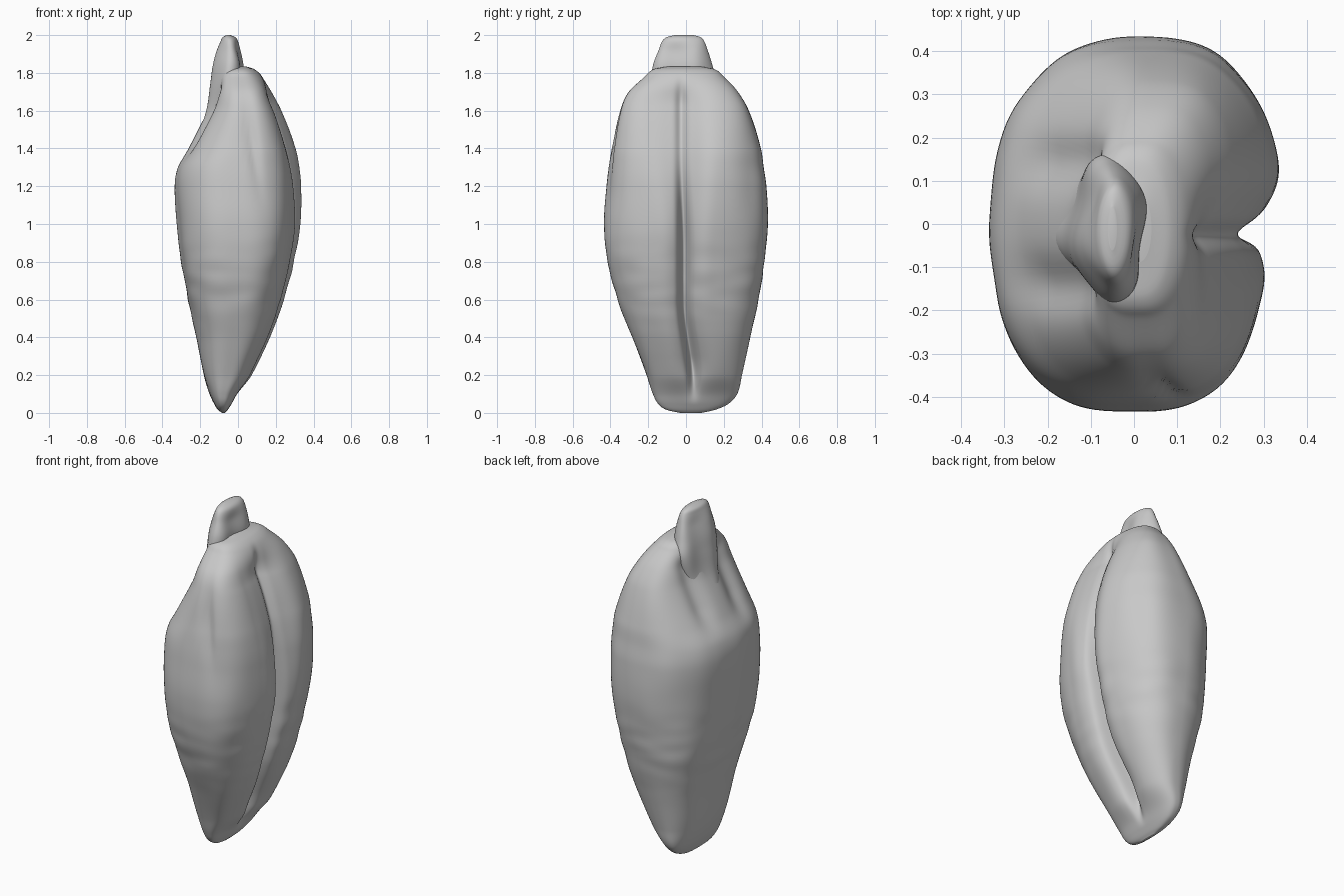
import bpy, bmesh, math
from mathutils import Vector, noise

if "Cube" in bpy.data.objects:
    bpy.data.objects.remove(bpy.data.objects["Cube"], do_unlink=True)

husk = bpy.data.materials.new("husk grey")
husk.use_nodes = True
husk.diffuse_color = (0.58, 0.58, 0.58, 1)
husk.node_tree.nodes["Principled BSDF"].inputs["Base Color"].default_value = (0.58, 0.58, 0.58, 1)


def smoothstep(lo, hi, v):
    t = min(max((v - lo) / (hi - lo), 0), 1)
    return t * t * (3 - 2 * t)


def bell(v, centre, width):
    return math.exp(-((v - centre) / width) ** 2)


def signed_power(v, p):
    return math.copysign(abs(v) ** p, v)


def sample(rows, z):
    """Smooth interpolation between profile rows (z, xmin, xmax, ymin, ymax)."""
    i = 0
    while i < len(rows) - 2 and z > rows[i + 1][0]:
        i += 1
    a, b = rows[i], rows[i + 1]
    before, after = rows[max(i - 1, 0)], rows[min(i + 2, len(rows) - 1)]
    h = b[0] - a[0]
    t = (z - a[0]) / h
    out = []
    for k in range(1, 5):
        m0 = (b[k] - before[k]) / (b[0] - before[0]) * h
        m1 = (after[k] - a[k]) / (after[0] - a[0]) * h
        out.append((2 * t**3 - 3 * t**2 + 1) * a[k] + (t**3 - 2 * t**2 + t) * m0
                   + (3 * t**2 - 2 * t**3) * b[k] + (t**3 - t**2) * m1)
    return out


def loft(name, rows, levels, sides, crowding, shape):
    """Skin rings of points whose outline is refined by the shape function."""
    bm = bmesh.new()
    low, high = rows[0][0], rows[-1][0]
    rings = []
    for j in range(levels + 1):
        # levels crowd towards both rounded ends
        z = low + (high - low) * (1 - math.cos(math.pi * j / levels)) / 2
        box = sample(rows, z)
        ring = []
        for i in range(sides):
            t = math.tau * i / sides
            ring.append(bm.verts.new(shape(t - crowding * math.sin(t), z, *box)))
        rings.append(ring)
    for lower, upper in zip(rings, rings[1:]):
        for i in range(sides):
            n = (i + 1) % sides
            bm.faces.new((lower[i], lower[n], upper[n], upper[i]))
    bm.faces.new(rings[0][::-1])
    bm.faces.new(rings[-1])
    mesh = bpy.data.meshes.new(name)
    bm.to_mesh(mesh)
    bm.free()
    mesh.materials.append(husk)
    obj = bpy.data.objects.new(name, mesh)
    bpy.context.collection.objects.link(obj)
    mesh.shade_smooth()


def kernel_shape(a, z, x0, x1, y0, y1):
    c, s = math.cos(a), math.sin(a)
    cx, cy = (x0 + x1) / 2, (y0 + y1) / 2
    rx, ry = (x1 - x0) / 2, (y1 - y0) / 2
    # full, slightly boxy section, fullest at the front and low down
    fullness = 0.72 if c > 0 else 0.82 - 0.15 * smoothstep(0, 0.5, -s)
    y = cy + ry * signed_power(s, 0.94 - 0.1 * (1 - smoothstep(0.7, 1.1, z)))
    x = cx + rx * signed_power(c, fullness)
    if c > 0:
        # lengthwise crease: a broad valley above, a tight deep cut below
        high = smoothstep(0.85, 1.4, z)
        yc = 0.05 * (1 - smoothstep(0.15, 0.6, z)) - 0.01 - 0.015 * high
        fade = smoothstep(0.04, 0.3, z) * (1 - smoothstep(1.62, 1.82, z))
        valley = (0.05 + 0.025 * high) * bell(y, yc, 0.075 + 0.04 * high)
        cut = (0.08 - 0.055 * high) * bell(y, yc, 0.026)
        x -= fade * (valley + cut)
        # the front cheek sits lower than the back one, more so higher up
        x -= (0.02 + 0.025 * high) * smoothstep(0, 0.2, -y) * fade * c
    else:
        # germ hollow either side of the central ridge
        hollow = smoothstep(1.3, 1.48, z) * (1 - smoothstep(1.68, 1.8, z))
        x += hollow * 0.03 * (bell(y, 0.14, 0.06) + bell(y, -0.14, 0.06))
    # uneven skin, with cross wrinkles around the lower waist
    taper = smoothstep(0, 0.2, z) * (1 - smoothstep(1.7, 1.83, z))
    bump = 0.008 * noise.noise(Vector((x * 6, y * 6, z * 2.5)))
    bump += 0.006 * bell(z, 0.68, 0.2) * noise.noise(Vector((x * 5, y * 5, z * 12)))
    if s < 0:
        # slanting dent on the front cheek
        bump -= 0.016 * bell(x, 0.29 - 0.15 * z, 0.03) * bell(z, 1.42, 0.2)
    bump *= taper
    return (x + c * bump, y + s * bump, z)


def beak_shape(a, z, x0, x1, y0, y1):
    c, s = math.cos(a), math.sin(a)
    cx, cy = (x0 + x1) / 2, (y0 + y1) / 2
    y = cy + (y1 - y0) / 2 * s
    x = cx + (x1 - x0) / 2 * c
    # shallow pleats across the tip
    x += 0.01 * math.sin(y * 28) * smoothstep(1.4, 1.6, z) * (1 - smoothstep(1.9, 2, z))
    return (x, y, z)


# Kernel body
kernel_rows = [
    (0.0, -0.085, -0.07, -0.03, 0.08), (0.015, -0.105, -0.055, -0.1, 0.15),
    (0.045, -0.125, -0.035, -0.145, 0.22),
    (0.1, -0.15, 0.0, -0.175, 0.27), (0.2, -0.18, 0.08, -0.21, 0.295),
    (0.4, -0.22, 0.18, -0.285, 0.34), (0.6, -0.265, 0.25, -0.36, 0.385),
    (0.8, -0.3, 0.3, -0.415, 0.415), (1.0, -0.32, 0.335, -0.435, 0.432),
    (1.2, -0.335, 0.35, -0.42, 0.425), (1.3, -0.32, 0.345, -0.41, 0.41),
    (1.4, -0.265, 0.325, -0.395, 0.395), (1.6, -0.16, 0.255, -0.35, 0.335),
    (1.7, -0.13, 0.2, -0.305, 0.275), (1.78, -0.11, 0.135, -0.22, 0.2),
    (1.82, -0.08, 0.085, -0.17, 0.15), (1.835, -0.04, 0.04, -0.09, 0.07),
]
loft("kernel_body", kernel_rows, 150, 200, 0.75, kernel_shape)

# Germ ridge running up out of the hollow into the tip
beak_rows = [
    (1.32, -0.285, -0.2, -0.03, 0.03), (1.45, -0.222, -0.05, -0.08, 0.08),
    (1.6, -0.163, 0.0, -0.13, 0.125), (1.75, -0.138, 0.02, -0.18, 0.16),
    (1.84, -0.125, 0.025, -0.175, 0.14), (1.92, -0.105, 0.01, -0.145, 0.115),
    (1.97, -0.09, 0.0, -0.125, 0.095), (1.99, -0.08, -0.015, -0.1, 0.075),
    (2.0, -0.06, -0.04, -0.06, 0.04),
]
loft("germ_tip", beak_rows, 60, 64, 0, beak_shape)
